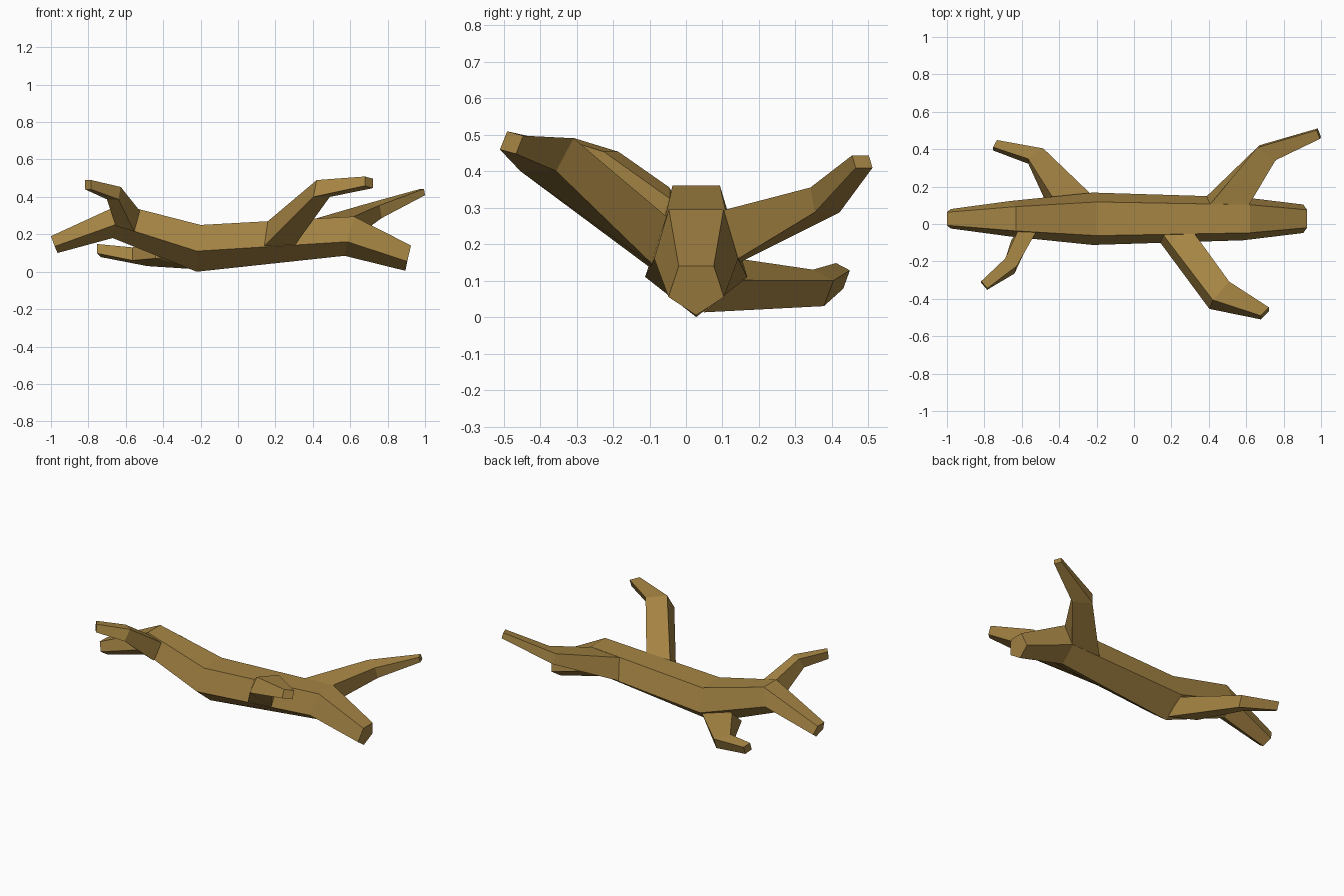
import bpy
import bmesh
from mathutils import Vector

cube = bpy.data.objects.get("Cube")
if cube:
    bpy.data.objects.remove(cube, do_unlink=True)

# One flat bark colour for the whole log
bark = bpy.data.materials.new("bark_brown")
bark.use_nodes = True
colour = (0.376, 0.231, 0.057, 1)
bark.diffuse_color = colour
shader = bark.node_tree.nodes["Principled BSDF"]
shader.inputs["Base Color"].default_value = colour
shader.inputs["Roughness"].default_value = 0.9


def loft(name, rings):
    """Skin a row of cross-sections and close both ends."""
    bm = bmesh.new()
    loops = [[bm.verts.new(point) for point in ring] for ring in rings]
    count = len(loops[0])
    for first, second in zip(loops, loops[1:]):
        for i in range(count):
            j = (i + 1) % count
            bm.faces.new((first[i], first[j], second[j], second[i]))
    bm.faces.new(loops[0])
    bm.faces.new(loops[-1])
    bmesh.ops.recalc_face_normals(bm, faces=bm.faces)
    mesh = bpy.data.meshes.new(name)
    bm.to_mesh(mesh)
    bm.free()
    mesh.materials.append(bark)
    obj = bpy.data.objects.new(name, mesh)
    bpy.context.scene.collection.objects.link(obj)
    return obj


def trunk_ring(top, middle, bottom, centre=0.028):
    """Five-sided section: flat top, wide middle, single keel point.
    Top and middle are (x, z, half width); bottom is (x, z)."""
    tx, tz, tw = top
    mx, mz, mw = middle
    bx, bz = bottom
    return [(tx, centre - tw, tz), (tx, centre + tw, tz),
            (mx, centre + mw, mz), (bx, centre, bz), (mx, centre - mw, mz)]


def branch(name, *stations):
    """Four-sided limb; each station is (centre, half side, half height)."""
    stations = [[Vector(v) for v in station] for station in stations]
    (base, side, up), knee = stations[0], stations[1][0]
    # Sink a smaller root section into the trunk
    root = [base - (knee - base) * 0.15, side * 0.7, up * 0.7]
    rings = []
    for centre, side, up in [root] + stations:
        rings.append([centre - side + up, centre + side + up,
                      centre + side - up, centre - side - up])
    return loft(name, rings)


# Bent trunk
loft("trunk", [
    trunk_ring((-1, 0.19, 0.035), (-0.98, 0.135, 0.052), (-0.965, 0.1)),
    trunk_ring((-0.63, 0.36, 0.065), (-0.66, 0.25, 0.095), (-0.67, 0.18)),
    trunk_ring((-0.2, 0.25, 0.09), (-0.22, 0.11, 0.14), (-0.22, 0)),
    trunk_ring((0.62, 0.295, 0.075), (0.585, 0.16, 0.115), (0.57, 0.085)),
    trunk_ring((0.925, 0.14, 0.048), (0.905, 0.055, 0.076), (0.895, 0.005)),
])

# Four bent branches, each given as base, knee and tip
branch("front_left_branch",
       ((0.23, -0.073, 0.203), (0.08, 0.008, 0), (0.01, 0.018, 0.067)),
       ((0.456, -0.381, 0.445), (0.044, 0.049, 0), (0.009, 0.024, 0.045)),
       ((0.7, -0.478, 0.478), (0.022, 0.022, -0.006), (0, 0.01, 0.025)))
branch("back_left_branch",
       ((0.5, 0.124, 0.221), (-0.105, 0, -0.006), (0.01, -0.021, 0.066)),
       ((0.714, 0.381, 0.321), (-0.049, 0.034, 0), (-0.006, -0.006, 0.034)),
       ((0.988, 0.483, 0.426), (-0.009, 0.023, 0), (-0.003, -0.005, 0.017)))
branch("back_right_branch",
       ((-0.33, 0.1, 0.086), (0.11, 0, -0.029), (0, 0.05, 0.044)),
       ((-0.525, 0.363, 0.08), (0.04, 0.028, -0.015), (0, 0.013, 0.035)),
       ((-0.743, 0.421, 0.113), (0.01, 0.019, -0.01), (0, 0.009, 0.025)))
branch("front_right_branch",
       ((-0.59, -0.065, 0.285), (-0.05, 0, 0.015), (0.015, 0.02, 0.055)),
       ((-0.664, -0.225, 0.42), (-0.031, 0.02, 0), (0.006, 0.02, 0.033)),
       ((-0.801, -0.329, 0.465), (-0.016, 0.019, 0), (0, 0.004, 0.025)))
